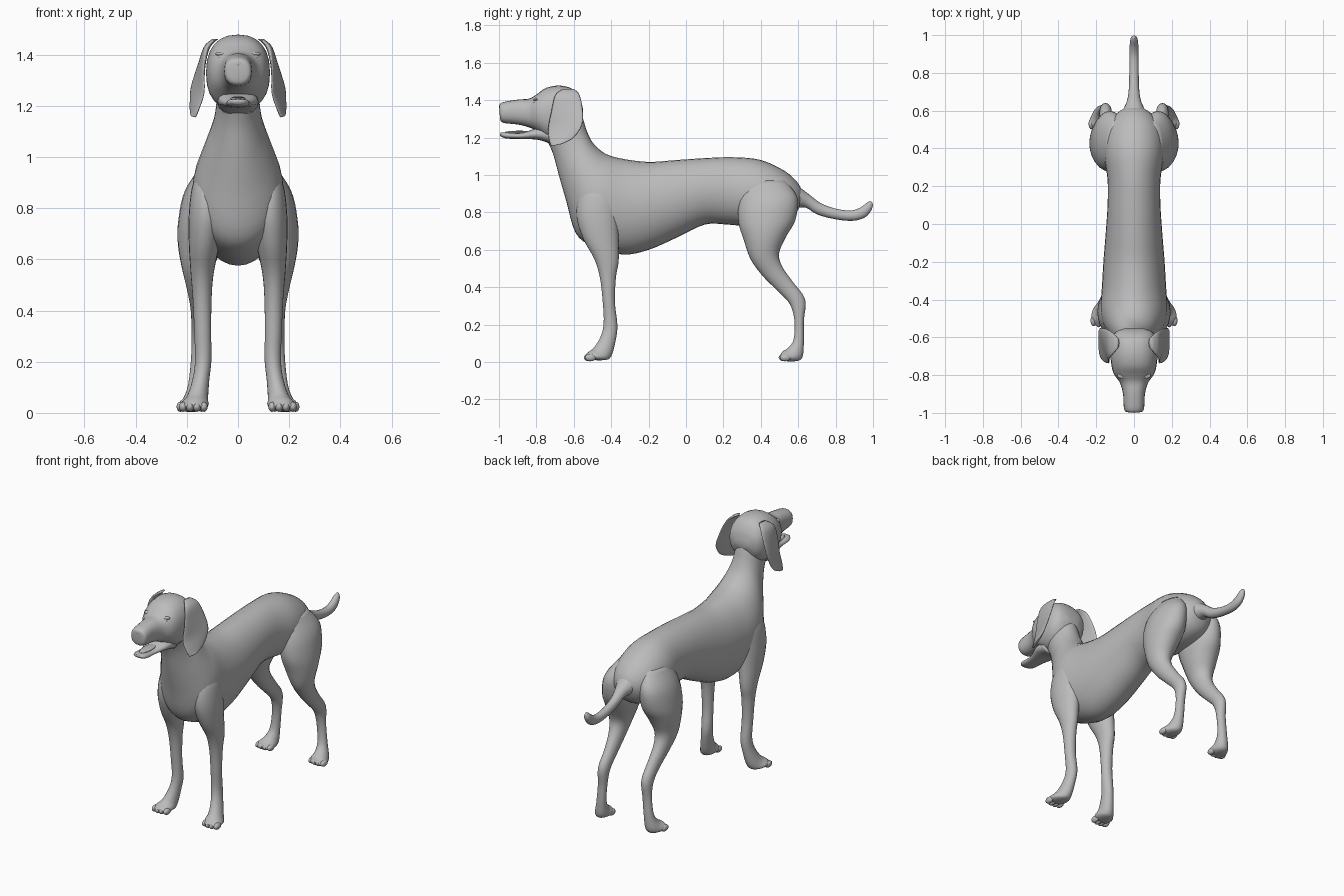
import bpy, bmesh, math
from mathutils import Vector

coat = bpy.data.materials.new("grey_coat")
coat.diffuse_color = (0.5, 0.5, 0.5, 1)


def finish(bm, name, mirror=False):
    bmesh.ops.recalc_face_normals(bm, faces=bm.faces)
    me = bpy.data.meshes.new(name)
    bm.to_mesh(me)
    bm.free()
    me.materials.append(coat)
    for p in me.polygons:
        p.use_smooth = True
    ob = bpy.data.objects.new(name, me)
    bpy.context.collection.objects.link(ob)
    if mirror:
        ob.modifiers.new("mirror", 'MIRROR').use_mirror_merge = False
    return ob


def spline(rows, steps):
    """Catmull-Rom through the section rows."""
    rows = [tuple(r) + (0,) * (7 - len(r)) for r in rows]
    out = []
    for i in range(len(rows) - 1):
        a, b, c, d = (rows[max(0, min(len(rows) - 1, i + k))] for k in (-1, 0, 1, 2))
        for s in range(steps):
            t = s / steps
            out.append([0.5 * (2 * q + (r - p) * t + (2 * p - 5 * q + 4 * r - u) * t * t
                               + (3 * q - p - 3 * r + u) * t ** 3)
                        for p, q, r, u in zip(a, b, c, d)])
    return out + [rows[-1]]


def loft(name, rows, mirror=False, power=1.0, n=24, steps=4):
    """Row: y, z of one edge, y, z of the other edge, centre x, half width, x skew."""
    bm = bmesh.new()
    rings = []
    for y1, z1, y2, z2, x, w, dx in spline(rows, steps):
        ring = []
        for k in range(n):
            a = 2 * math.pi * k / n
            c, s = (math.copysign(abs(f) ** power, f) for f in (math.cos(a), math.sin(a)))
            ring.append(bm.verts.new((x + w * s - dx * c,
                                      (y1 + y2) / 2 + (y1 - y2) / 2 * c,
                                      (z1 + z2) / 2 + (z1 - z2) / 2 * c)))
        rings.append(ring)
    for p, q in zip(rings, rings[1:]):
        for k in range(n):
            bm.faces.new((p[k], p[(k + 1) % n], q[(k + 1) % n], q[k]))
    # rounded-off fan caps
    for ring in (rings[0], rings[-1]):
        mid = bm.verts.new(sum((v.co for v in ring), Vector()) / n)
        for k in range(n):
            bm.faces.new((ring[k], ring[(k + 1) % n], mid))
    return finish(bm, name, mirror)


def blobs(name, items, mirror=False):
    """Ellipsoids: centre and radii."""
    bm = bmesh.new()
    for centre, radii in items:
        vs = bmesh.ops.create_uvsphere(bm, u_segments=14, v_segments=8, radius=1)["verts"]
        for v in vs:
            v.co = Vector(centre) + Vector(v.co[i] * radii[i] for i in range(3))
    return finish(bm, name, mirror)


# Torso running forward and up into the neck (back edge, belly edge)
loft("torso_and_neck", [
    (.625, .90, .615, .85, 0, .03), (.60, .955, .57, .77, 0, .09),
    (.53, 1.02, .47, .73, 0, .145), (.40, 1.08, .34, .725, 0, .158),
    (.25, 1.095, .22, .735, 0, .14), (.10, 1.09, .10, .735, 0, .14),
    (-.05, 1.08, -.05, .665, 0, .15), (-.20, 1.07, -.20, .60, 0, .162),
    (-.33, 1.085, -.34, .575, 0, .17), (-.41, 1.105, -.50, .62, 0, .178),
    (-.455, 1.13, -.59, .69, 0, .165), (-.50, 1.175, -.64, .86, 0, .13),
    (-.53, 1.235, -.68, 1.0, 0, .098), (-.55, 1.30, -.71, 1.11, 0, .085),
    (-.58, 1.38, -.74, 1.18, 0, .085)], n=32)

# Tail
loft("tail", [
    (.53, .99, .53, .83, 0, .09), (.60, .94, .58, .825, 0, .065),
    (.66, .895, .64, .825, 0, .038), (.72, .85, .70, .79, 0, .028),
    (.80, .82, .79, .765, 0, .025), (.88, .81, .89, .755, 0, .025),
    (.93, .825, .96, .775, 0, .023), (.965, .85, .995, .82, 0, .018),
    (.985, .862, .998, .85, 0, .006)], n=16)

# Front legs, shoulder to paw (front edge, rear edge)
loft("front_legs", [
    (-.50, .98, -.42, .98, .10, .03), (-.565, .90, -.37, .90, .12, .055),
    (-.585, .78, -.36, .78, .122, .07), (-.55, .66, -.36, .66, .132, .06),
    (-.49, .55, -.36, .54, .14, .045), (-.46, .45, -.375, .45, .14, .037),
    (-.445, .32, -.38, .32, .138, .033), (-.44, .21, -.367, .20, .136, .032),
    (-.455, .14, -.375, .12, .145, .033), (-.49, .08, -.40, .03, .16, .043),
    (-.52, .055, -.44, .01, .17, .055), (-.54, .035, -.525, .012, .175, .04)], mirror=True)

# Hind legs, hip to paw
loft("hind_legs", [
    (.32, .97, .53, .97, .09, .05), (.285, .86, .595, .88, .122, .085),
    (.28, .75, .585, .76, .135, .098), (.31, .65, .535, .67, .147, .088),
    (.345, .55, .497, .58, .157, .062), (.41, .46, .515, .51, .155, .045),
    (.49, .38, .57, .43, .15, .035), (.555, .31, .637, .335, .15, .032),
    (.58, .22, .63, .22, .155, .028), (.575, .12, .63, .10, .165, .03),
    (.545, .075, .62, .02, .175, .042), (.515, .055, .57, .003, .182, .053),
    (.50, .03, .51, .008, .185, .04)], mirror=True)

# Toes
blobs("toes", [((x0 + .027 * k, y0 + .006 * abs(k), .024), (.016, .03, .02))
               for x0, y0 in ((.174, -.52), (.184, .522)) for k in (-1.5, -.5, .5, 1.5)],
      mirror=True)

# Skull and muzzle
loft("skull", [
    (-.998, 1.365, -.995, 1.305, 0, .03), (-.985, 1.387, -.98, 1.28, 0, .052),
    (-.90, 1.403, -.90, 1.27, 0, .058), (-.84, 1.408, -.84, 1.255, 0, .075),
    (-.80, 1.43, -.79, 1.23, 0, .106), (-.75, 1.465, -.74, 1.19, 0, .12),
    (-.68, 1.478, -.68, 1.18, 0, .125), (-.61, 1.462, -.62, 1.20, 0, .12),
    (-.567, 1.41, -.575, 1.25, 0, .095), (-.55, 1.35, -.55, 1.31, 0, .04)], power=.85)

# Open lower jaw and tongue
loft("lower_jaw", [
    (-.995, 1.225, -.993, 1.208, 0, .025), (-.97, 1.228, -.96, 1.195, 0, .044),
    (-.88, 1.225, -.88, 1.193, 0, .05), (-.80, 1.25, -.79, 1.188, 0, .078),
    (-.72, 1.26, -.72, 1.165, 0, .08)], n=16, power=.85)
blobs("tongue", [((0, -.89, 1.228), (.03, .08, .009))])

# Nose with nostril wings
blobs("nose", [((0, -.975, 1.365), (.03, .025, .022))]
      + [((s * .022, -.978, 1.352), (.015, .018, .014)) for s in (-1, 1)])

# Eyes with upper and lower lids
blobs("eyes", [((.063, -.808, 1.39), (.018, .012, .012)),
               ((.064, -.804, 1.403), (.026, .014, .008)),
               ((.064, -.804, 1.378), (.024, .013, .006))], mirror=True)

# Hanging ears, flared at the rear edge
loft("ears", [
    (-.66, 1.46, -.60, 1.46, .09, .012), (-.70, 1.425, -.57, 1.43, .122, .013),
    (-.72, 1.34, -.553, 1.35, .145, .011, .012), (-.737, 1.25, -.555, 1.27, .158, .01, .025),
    (-.732, 1.185, -.60, 1.20, .17, .01, .016), (-.72, 1.155, -.665, 1.165, .175, .008, .008)],
     mirror=True, n=20)
